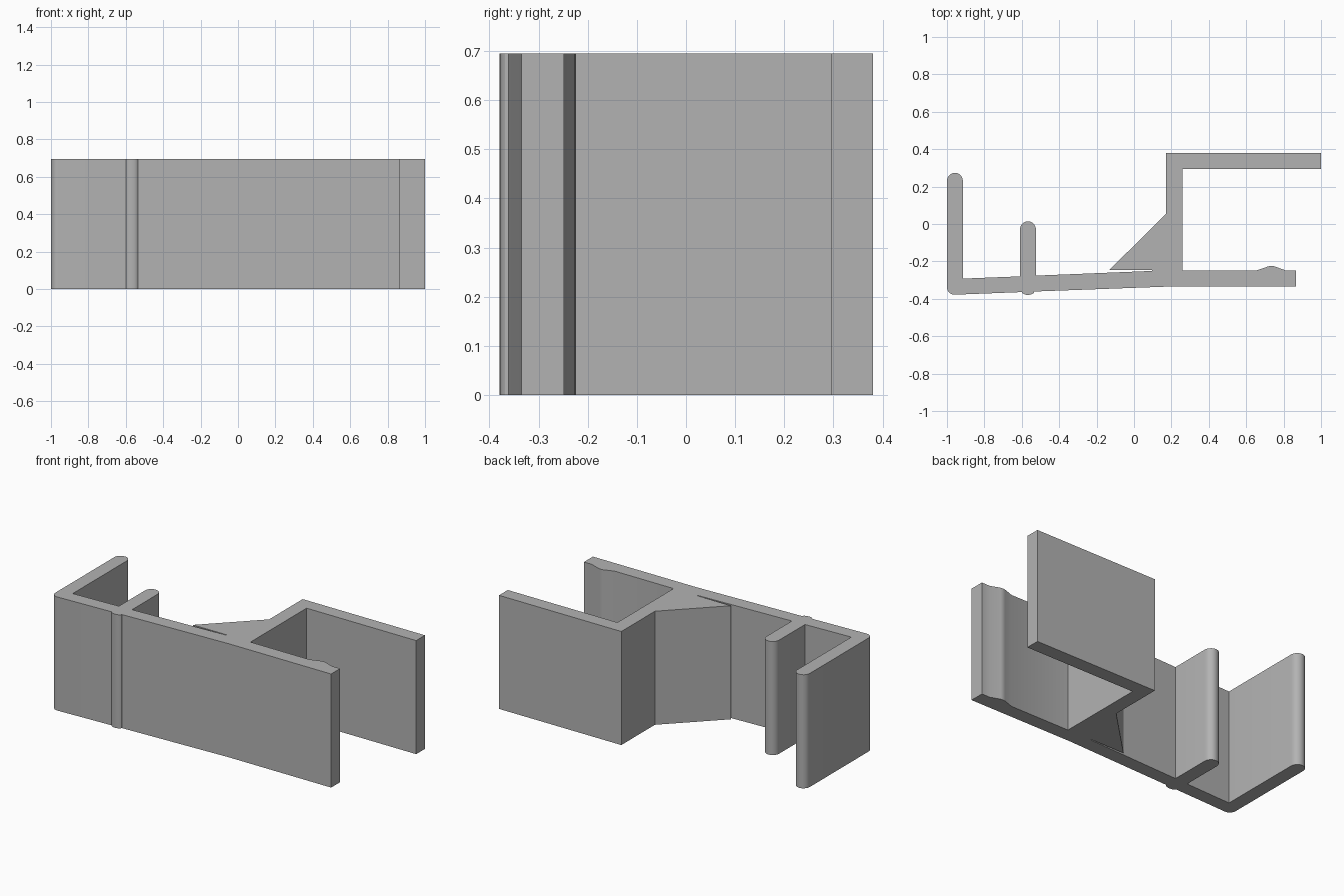
import bpy, bmesh
from math import cos, sin, radians

cube = bpy.data.objects.get("Cube")
if cube:
    bpy.data.objects.remove(cube, do_unlink=True)

HEIGHT = 0.695

grey = bpy.data.materials.new("plain grey")
grey.use_nodes = True
colour = (0.45, 0.45, 0.45, 1)
grey.diffuse_color = colour
grey.node_tree.nodes["Principled BSDF"].inputs["Base Color"].default_value = colour


def arc(cx, cy, rx, ry, start, end, steps=10):
    """Points on an elliptical arc, angles in degrees."""
    angles = [radians(start + (end - start) * i / steps) for i in range(steps + 1)]
    return [(cx + rx * cos(a), cy + ry * sin(a)) for a in angles]


# Outline of the clip, counterclockwise
outline = []
# lower-left corner and the small rib on the front
outline += arc(-0.96, -0.338, 0.04, 0.04, 180, 272, 6)
outline += [(-0.6, -0.364)]
outline += arc(-0.567, -0.362, 0.033, 0.017, 200, 340, 8)
outline += [(-0.534, -0.361)]
# sloped front turning into the straight arm with its catch
outline += [(0.17, -0.335), (0.865, -0.335), (0.865, -0.248), (0.81, -0.248)]
outline += [(0.75, -0.226), (0.735, -0.224), (0.72, -0.226), (0.655, -0.248)]
# upright web and rear arm
outline += [(0.258, -0.248), (0.258, 0.295), (1, 0.295), (1, 0.38), (0.172, 0.38)]
# diagonal brace with the thin slit beneath it
outline += [(0.172, 0.055), (-0.132, -0.246), (0.095, -0.246), (0.095, -0.251)]
# short prong
outline += [(-0.524, -0.276)]
outline += arc(-0.567, -0.029, 0.043, 0.043, 0, 180)
outline += [(-0.61, -0.28)]
# long prong
outline += [(-0.915, -0.292)]
outline += arc(-0.9575, 0.231, 0.0425, 0.0425, 0, 180)

# Extrude the outline upward
bm = bmesh.new()
base = bm.faces.new([bm.verts.new((x, y, 0)) for x, y in outline])
top = bmesh.ops.extrude_face_region(bm, geom=[base], use_keep_orig=True)
new_verts = [v for v in top["geom"] if isinstance(v, bmesh.types.BMVert)]
bmesh.ops.translate(bm, verts=new_verts, vec=(0, 0, HEIGHT))
bmesh.ops.recalc_face_normals(bm, faces=bm.faces)

mesh = bpy.data.meshes.new("clip_profile")
bm.to_mesh(mesh)
bm.free()
mesh.materials.append(grey)
clip = bpy.data.objects.new("clip_profile", mesh)
bpy.context.collection.objects.link(clip)

# Smooth the rounded tips, keep the other edges sharp
bpy.ops.object.select_all(action="DESELECT")
clip.select_set(True)
bpy.context.view_layer.objects.active = clip
bpy.ops.object.shade_smooth_by_angle(angle=radians(25))
